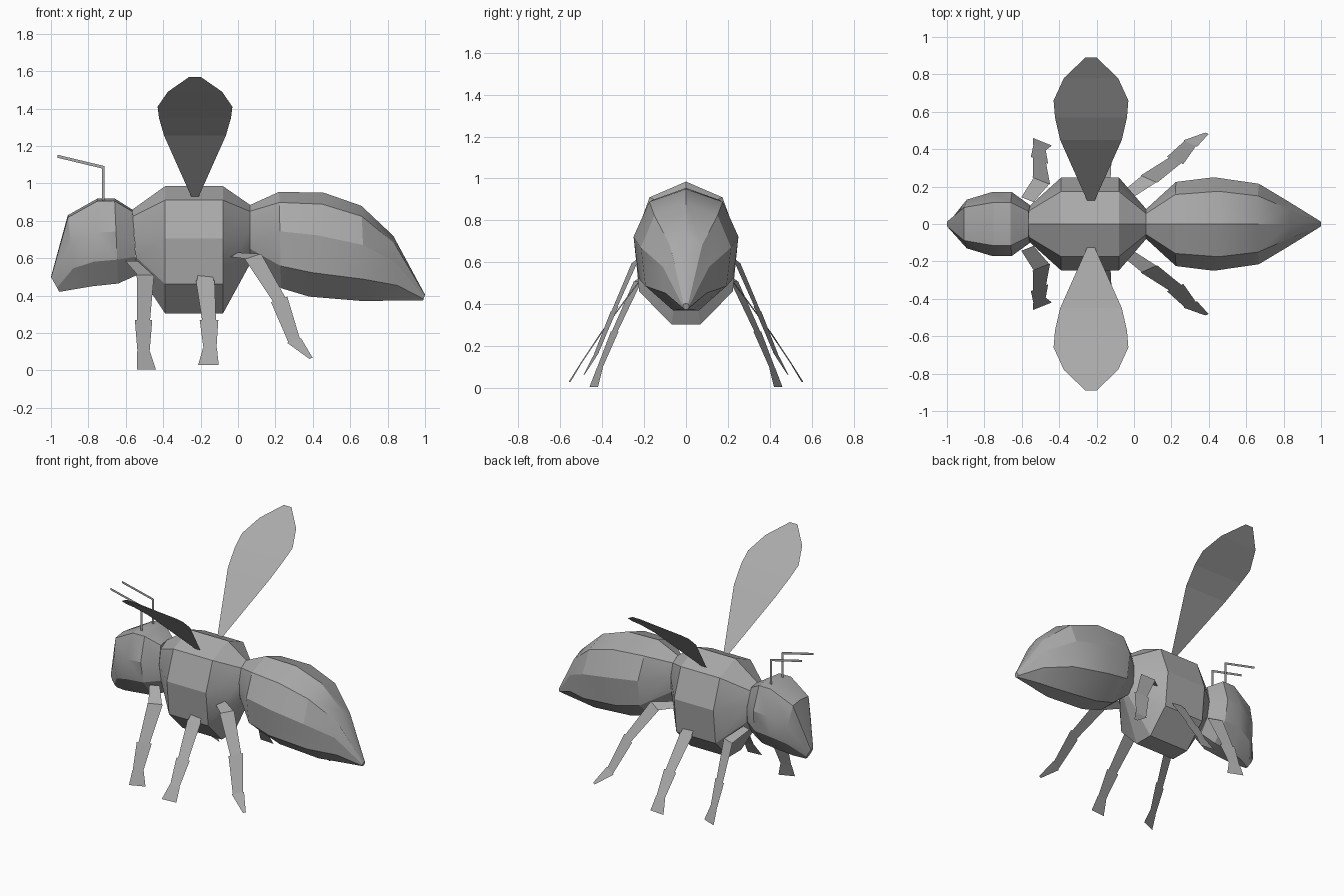
import bpy
import bmesh
from mathutils import Vector

cube = bpy.data.objects.get("Cube")
if cube:
    bpy.data.objects.remove(cube, do_unlink=True)

GREY = (0.4, 0.4, 0.4, 1.0)
grey = bpy.data.materials.new("plain grey")
grey.use_nodes = True
grey.diffuse_color = GREY
grey.node_tree.nodes["Principled BSDF"].inputs["Base Color"].default_value = GREY


def make_object(name, bm, closed=False):
    if closed:
        bmesh.ops.recalc_face_normals(bm, faces=bm.faces)
    mesh = bpy.data.meshes.new(name)
    bm.to_mesh(mesh)
    bm.free()
    mesh.materials.append(grey)
    obj = bpy.data.objects.new(name, mesh)
    bpy.context.collection.objects.link(obj)
    bpy.ops.object.select_all(action="DESELECT")
    obj.select_set(True)
    bpy.context.view_layer.objects.active = obj
    if closed:
        bpy.ops.object.shade_smooth_by_angle(angle=0.42)
    return obj


def loft_body(name, section, stations):
    """Skin rings along x. section: (width, height) fractions of one side;
    stations: (x at top, x at bottom, top z, bottom z, half width)."""
    outline = section + [(-w, h) for w, h in reversed(section) if w > 0]
    bm = bmesh.new()
    rings = []
    for x_top, x_low, top, low, half in stations:
        rings.append([bm.verts.new((x_low + (x_top - x_low) * h, w * half,
                                    low + (top - low) * h))
                      for w, h in outline])
    count = len(outline)
    for a, b in zip(rings, rings[1:]):
        for i in range(count):
            j = (i + 1) % count
            bm.faces.new((a[i], a[j], b[j], b[i]))
    bm.faces.new(rings[0])
    bm.faces.new(rings[-1])
    make_object(name, bm, closed=True)


def ribbon(bm, path, widths, axis):
    """Flat strip following a path, spread along the given axis."""
    pairs = []
    for point, width in zip(path, widths):
        offset = axis * (width / 2)
        pairs.append((bm.verts.new(Vector(point) - offset),
                      bm.verts.new(Vector(point) + offset)))
    for a, b in zip(pairs, pairs[1:]):
        bm.faces.new((a[0], a[1], b[1], b[0]))


def make_pair(name, build):
    """Build the left part and its mirror on the right."""
    for side, sign in (("left", 1), ("right", -1)):
        bm = bmesh.new()
        build(bm)
        if sign < 0:
            bmesh.ops.scale(bm, vec=(1, -1, 1), verts=bm.verts)
            bmesh.ops.reverse_faces(bm, faces=bm.faces)
        make_object(f"{side}_{name}", bm)


# Body: head, thorax and abdomen
head_section = [(0, 1), (0.68, 0.97), (1, 0.61), (0.88, 0.28), (0.3, 0)]
body_section = [(0, 1), (0.7, 0.89), (1, 0.59), (0.9, 0.23), (0.28, 0)]

loft_body("head", head_section, [
    (-0.565, -0.54, 0.86, 0.51, 0.1),
    (-0.66, -0.64, 0.92, 0.465, 0.17),
    (-0.75, -0.78, 0.92, 0.45, 0.17),
    (-0.91, -0.87, 0.83, 0.435, 0.13),
    (-1.0, -0.955, 0.5, 0.42, 0.02),
])
loft_body("thorax", body_section, [
    (-0.565, -0.54, 0.86, 0.53, 0.1),
    (-0.39, -0.39, 0.985, 0.305, 0.248),
    (-0.08, -0.08, 0.985, 0.305, 0.248),
    (0.065, 0.065, 0.885, 0.57, 0.08),
])
loft_body("abdomen", body_section, [
    (0.065, 0.065, 0.885, 0.58, 0.08),
    (0.22, 0.23, 0.955, 0.44, 0.225),
    (0.46, 0.38, 0.95, 0.395, 0.25),
    (0.66, 0.68, 0.88, 0.37, 0.215),
    (0.83, 0.86, 0.72, 0.375, 0.11),
    (1.0, 0.99, 0.405, 0.375, 0.015),
])


# Wings: single curved sheets
def wing(bm):
    path = [(-0.23, y, z) for y, z in (
        (0.125, 0.93), (0.45, 1.255), (0.57, 1.35),
        (0.66, 1.41), (0.78, 1.49), (0.89, 1.57))]
    ribbon(bm, path, (0.04, 0.33, 0.385, 0.4, 0.29, 0.06), Vector((1, 0, 0)))


make_pair("wing", wing)


# Antennae: upright stalk and a forward feeler
def antenna(bm):
    y = 0.065
    ribbon(bm, [(-0.72, y, 0.88), (-0.72, y, 1.09)], (0.015, 0.015), Vector((1, 0, 0)))
    ribbon(bm, [(-0.715, y, 1.085), (-0.965, y, 1.145)], (0.016, 0.016), Vector((0, 0, 1)))


make_pair("antenna", antenna)

# Legs: overlapping flat segments ending in a flared foot
legs = {
    "front_leg": ((1, -0.4, 0), [(-0.57, 0.13, 0.585), (-0.495, 0.23, 0.51),
                                 (-0.505, 0.34, 0.27), (-0.505, 0.41, 0.1),
                                 (-0.49, 0.44, 0.005)]),
    "middle_leg": ((1, -0.08, 0), [(-0.175, 0.2, 0.54), (-0.175, 0.245, 0.48),
                                   (-0.155, 0.4, 0.27), (-0.15, 0.5, 0.12),
                                   (-0.158, 0.555, 0.03)]),
    "rear_leg": ((0.9, -0.4, 0.3), [(-0.03, 0.16, 0.62), (0.08, 0.24, 0.61),
                                    (0.22, 0.34, 0.38), (0.3, 0.43, 0.16),
                                    (0.39, 0.485, 0.065)]),
}
segment_widths = [(0.07, 0.09), (0.1, 0.075), (0.1, 0.07), (0.075, 0.11)]

for leg_name, (direction, joints) in legs.items():
    def leg(bm):
        axis = Vector(direction).normalized()
        for start, end, widths in zip(joints, joints[1:], segment_widths):
            if leg_name == "rear_leg" and end == joints[-1]:
                widths = (0.085, 0.02)
            ribbon(bm, [start, end], widths, axis)

    make_pair(leg_name, leg)
